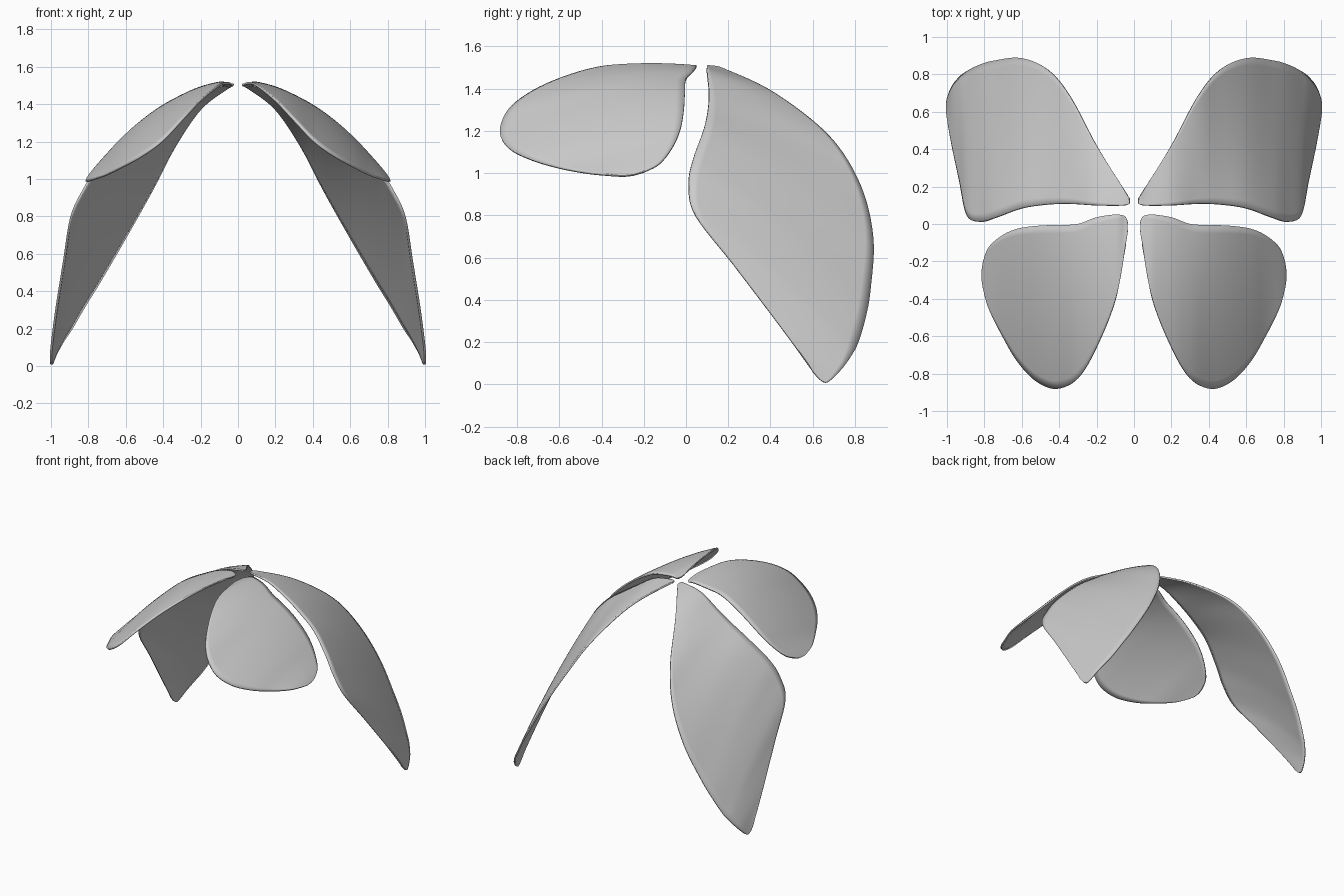
import bpy, bmesh
from mathutils import Vector

if "Cube" in bpy.data.objects:
    bpy.data.objects.remove(bpy.data.objects["Cube"])

# Each station across a petal: x, inner/outer edge as (y, z, y, z)
BACK = [
    (.025, .115, 1.50, .135, 1.50), (.05, .10, 1.505, .18, 1.49),
    (.20, .10, 1.475, .42, 1.375), (.34, .108, 1.39, .68, 1.17),
    (.46, .105, 1.31, .825, .94), (.60, .085, 1.21, .885, .69),
    (.74, .035, 1.07, .872, .45), (.82, .013, .95, .85, .32),
    (.89, .045, .80, .815, .20), (.93, .23, .56, .785, .14),
    (.97, .42, .31, .735, .07), (.995, .56, .12, .67, .01),
    (1.0, .60, .06, .63, .025)]
FRONT = [
    (.035, -.03, 1.50, .01, 1.495), (.05, -.15, 1.512, .04, 1.495),
    (.10, -.41, 1.50, .05, 1.505), (.20, -.66, 1.42, .035, 1.485),
    (.30, -.825, 1.315, .0, 1.445), (.41, -.88, 1.20, -.005, 1.385),
    (.52, -.84, 1.12, -.01, 1.305), (.62, -.735, 1.065, -.025, 1.215),
    (.70, -.60, 1.025, -.06, 1.13), (.77, -.46, 1.0, -.12, 1.05),
    (.80, -.36, .99, -.19, 1.01), (.81, -.30, .985, -.25, .99)]


def smooth_stations(st, steps=6):
    """Catmull-Rom interpolation through the stations."""
    out = []
    for i in range(len(st) - 1):
        p = [Vector(st[min(max(j, 0), len(st) - 1)]) for j in range(i - 1, i + 3)]
        for k in range(steps):
            t = k / steps
            out.append(.5 * (2 * p[1] + (p[2] - p[0]) * t
                             + (2 * p[0] - 5 * p[1] + 4 * p[2] - p[3]) * t * t
                             + (3 * p[1] - p[0] - 3 * p[2] + p[3]) * t ** 3))
    return out + [Vector(st[-1])]


def petal_pair(name, stations, bulge, cols=20):
    bm = bmesh.new()
    rows = []
    for x, y0, z0, y1, z1 in smooth_stations(stations):
        row = []
        for c in range(cols + 1):
            t = c / cols
            arch = bulge * (y1 - y0) ** 2 * t * (1 - t)
            row.append(bm.verts.new((x, y0 + (y1 - y0) * t, z0 + (z1 - z0) * t + arch)))
        rows.append(row)
    for a, b in zip(rows, rows[1:]):
        for c in range(cols):
            bm.faces.new((a[c], b[c], b[c + 1], a[c + 1]))
    bmesh.ops.recalc_face_normals(bm, faces=bm.faces)
    me = bpy.data.meshes.new(name)
    bm.to_mesh(me)
    bm.free()
    ob = bpy.data.objects.new(name, me)
    bpy.context.collection.objects.link(ob)
    me.shade_smooth()
    # left half, then a thin shell
    ob.modifiers.new("Mirror", 'MIRROR').use_mirror_merge = False
    sol = ob.modifiers.new("Shell", 'SOLIDIFY')
    sol.thickness = .012
    sol.offset = 0
    bpy.context.view_layer.objects.active = ob
    ob.select_set(True)
    bpy.ops.object.shade_smooth_by_angle()
    ob.select_set(False)


petal_pair("back_petals", BACK, .25)
petal_pair("front_petals", FRONT, .22)
